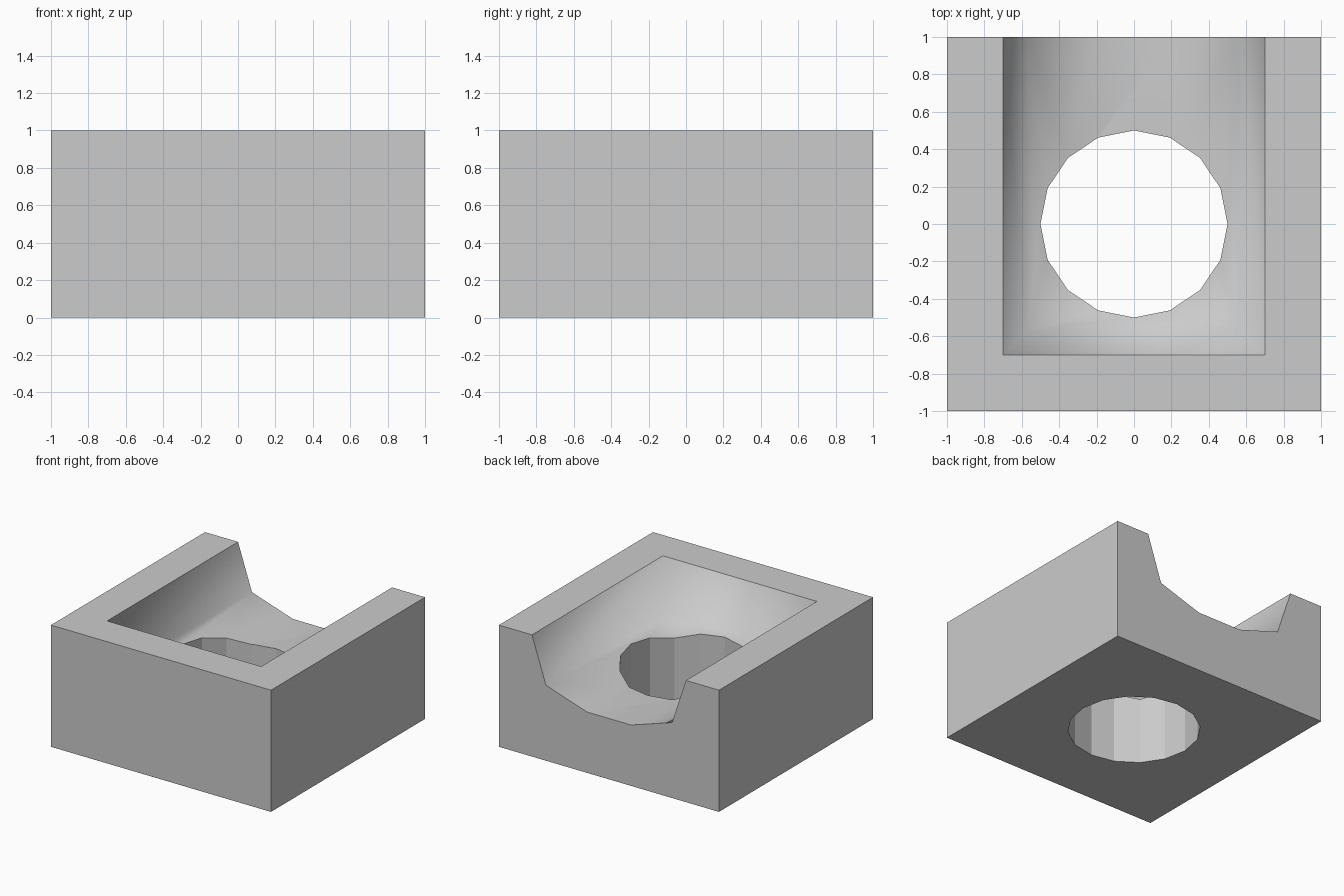
import bpy, bmesh, math

if "Cube" in bpy.data.objects:
    bpy.data.objects.remove(bpy.data.objects["Cube"])

# U-shaped channel levels: half width, height
LEVELS = [(1.0, 0.0), (1.0, 1.0), (0.7, 1.0), (0.573, 0.62), (0.2, 0.5)]

bm = bmesh.new()
rows = [[bm.verts.new(p) for p in ((-a, 1, z), (-a, -a, z), (a, -a, z), (a, 1, z))]
        for a, z in LEVELS]

# Outer walls, rim and scooped channel, open towards the back
for i, (r0, r1) in enumerate(zip(rows, rows[1:])):
    for k in range(3):
        f = bm.faces.new((r0[k], r0[k + 1], r1[k + 1], r1[k]))
        f.smooth = i >= 2
bm.faces.new(rows[-1]).smooth = True      # channel floor
bm.faces.new(rows[0])                     # underside
bm.faces.new([r[0] for r in rows] + [r[3] for r in reversed(rows)])  # back
bmesh.ops.recalc_face_normals(bm, faces=bm.faces)

# Keep only the channel interior smooth
for e in bm.edges:
    e.smooth = all(f.smooth for f in e.link_faces)
mesh = bpy.data.meshes.new("channel_block")
bm.to_mesh(mesh)
bm.free()
block = bpy.data.objects.new("channel_block", mesh)
bpy.context.collection.objects.link(block)

# Round drain hole through the floor
bpy.ops.mesh.primitive_cylinder_add(vertices=16, radius=0.5, depth=3)
cutter = bpy.context.object
cutter.name = "hole_cutter"
for p in cutter.data.polygons:
    p.use_smooth = True
cut = block.modifiers.new("hole", 'BOOLEAN')
cut.operation = 'DIFFERENCE'
cut.solver = 'EXACT'
cut.object = cutter
bpy.context.view_layer.objects.active = block
bpy.ops.object.modifier_apply(modifier=cut.name)
bpy.data.objects.remove(cutter)

# Sharpen the edges of the hole where it meets floor and underside
bm = bmesh.new()
bm.from_mesh(block.data)
def in_hole(f):
    return abs(f.normal.z) < 0.01 and all(math.hypot(v.co.x, v.co.y) < 0.51 for v in f.verts)
for e in bm.edges:
    if len(e.link_faces) == 2:
        a, b = (in_hole(f) for f in e.link_faces)
        if a != b:
            e.smooth = False
bm.to_mesh(block.data)
bm.free()
